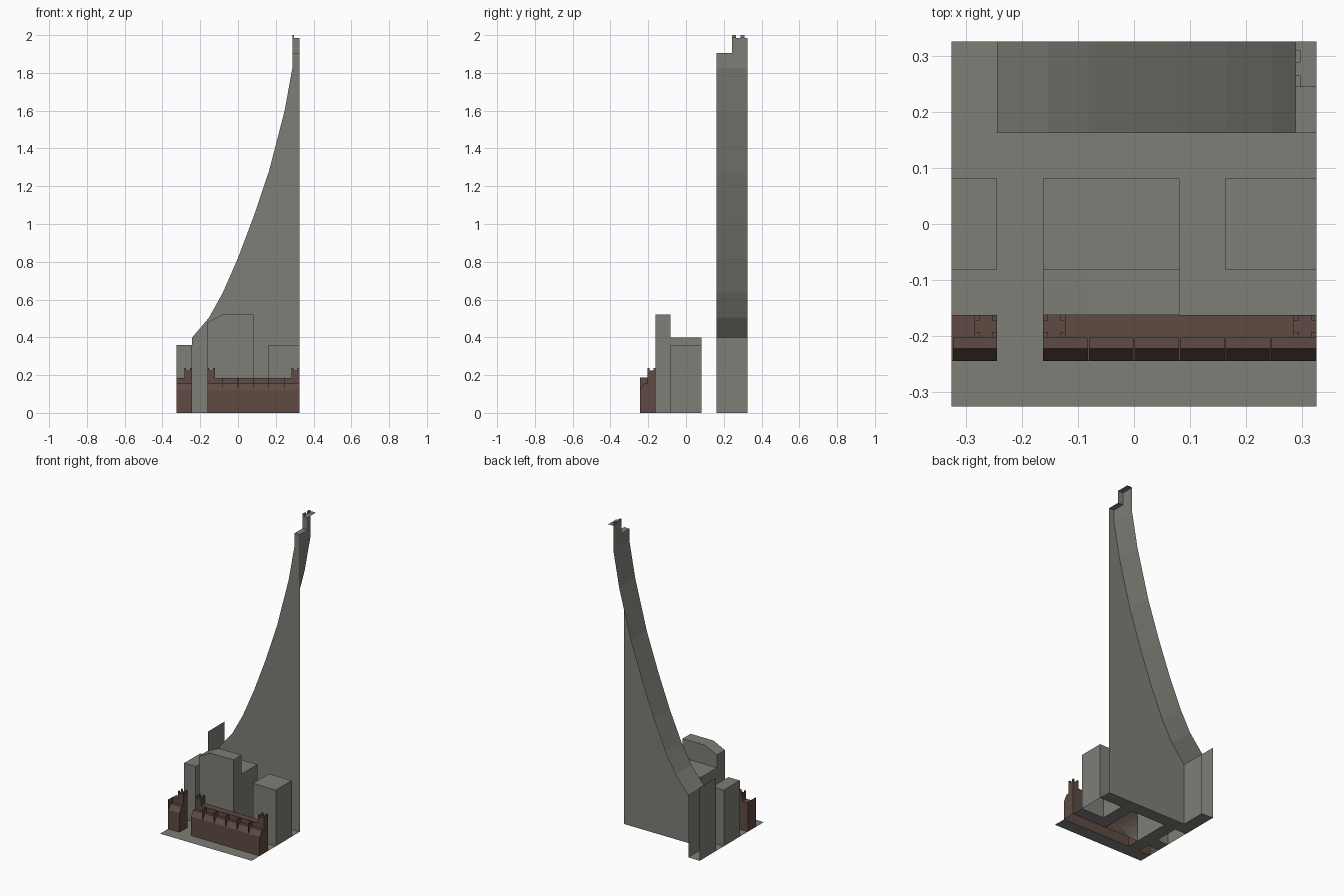
import bpy, bmesh

if "Cube" in bpy.data.objects:
    bpy.data.objects.remove(bpy.data.objects["Cube"])

U = 0.65 / 8                      # city grid cell
H = 0.325                         # half of the tile


def g(i):
    return -H + i * U


def material(name, rgb):
    m = bpy.data.materials.new(name)
    m.diffuse_color = (*rgb, 1)
    m.use_nodes = True
    m.node_tree.nodes["Principled BSDF"].inputs["Base Color"].default_value = m.diffuse_color
    return m


GRAY = material("concrete gray", (0.210, 0.210, 0.188))
BROWN = material("brick brown", (0.112, 0.070, 0.055))


def finish(name, bm, mat):
    me = bpy.data.meshes.new(name)
    bm.to_mesh(me)
    bm.free()
    me.materials.append(mat)
    ob = bpy.data.objects.new(name, me)
    bpy.context.collection.objects.link(ob)
    return ob


def prism(name, profile, axis, a, b, mat, drop=None):
    """Extrude a 2D profile along x or y; open at the bottom and where drop(centre) is true."""
    bm = bmesh.new()
    put = (lambda p, t: (p[0], t, p[1])) if axis == 'y' else (lambda p, t: (t, p[0], p[1]))
    lo = [bm.verts.new(put(p, a)) for p in profile]
    hi = [bm.verts.new(put(p, b)) for p in profile]
    n = len(profile)
    bm.faces.new(lo)
    bm.faces.new(hi[::-1])
    for i in range(n):
        j = (i + 1) % n
        bm.faces.new((lo[j], lo[i], hi[i], hi[j]))
    bmesh.ops.recalc_face_normals(bm, faces=bm.faces)
    zmin = min(v.co.z for v in bm.verts)
    gone = []
    for f in bm.faces:
        c = f.calc_center_median()
        if abs(c.z - zmin) < 1e-5 or (drop and drop(c)):
            gone.append(f)
    bmesh.ops.delete(bm, geom=gone, context='FACES')
    return finish(name, bm, mat)


def box(name, x0, x1, y0, y1, z0, z1, mat, drop=None):
    return prism(name, [(x0, z0), (x1, z0), (x1, z1), (x0, z1)], 'y', y0, y1, mat, drop)


def plate(name, corners, mat):
    bm = bmesh.new()
    bm.faces.new([bm.verts.new(c) for c in corners])
    return finish(name, bm, mat)


def near(a, b):
    return abs(a - b) < 1e-4


# Ground: grid cells, left open under the buildings
footprints = [(0, 1, 1, 2), (2, 8, 1, 2), (2, 5, 2, 5), (0, 1, 3, 5), (6, 8, 3, 5), (1, 8, 6, 8)]
bm = bmesh.new()
for i in range(8):
    for j in range(8):
        if not any(a <= i < b and c <= j < d for a, b, c, d in footprints):
            bm.faces.new([bm.verts.new((g(i + p), g(j + q), 0))
                          for p, q in ((0, 0), (1, 0), (1, 1), (0, 1))])
bmesh.ops.remove_doubles(bm, verts=bm.verts, dist=1e-5)
finish("ground", bm, GRAY)

# Sweeping tower, open at the rear and right tile borders
TX = 0.2875
curve = [(g(1), 0), (g(1), 0.398), (-0.153, 0.505), (-0.08, 0.637), (0.0, 0.82), (0.083, 1.04),
         (0.164, 1.28), (0.247, 1.60), (TX, 1.825), (TX, 1.905), (H, 1.905), (H, 0)]
prism("curved_tower", curve, 'y', g(6), H, GRAY,
      lambda c: near(c.y, H) or near(c.x, H) or near(c.z, 1.905))
plate("tower_ledge", [(TX, g(6), 1.905), (H, g(6), 1.905), (H, g(7), 1.905), (TX, g(7), 1.905)], GRAY)
box("tower_turret", TX, H, g(7), H, 1.905, 1.985, GRAY, lambda c: near(c.y, H) or near(c.x, H))
for y in (g(7), 0.288):
    box("tower_merlon", TX, TX + 0.0095, y, y + 0.021, 1.985, 2.0, GRAY)

# Border wall on the left of the tower
plate("border_wall", [(-H, g(6), 0), (-H, H, 0), (-H, H, 0.47), (-H, g(6), 0.47)], GRAY)

# Middle block: low rear part and tall front part with a sloped shoulder
box("hall_rear", g(2), g(5), g(3), g(5), 0, 0.398, GRAY, lambda c: near(c.y, g(3)))
shoulder = [(g(2), 0), (g(5), 0), (g(5), 0.52), (g(3), 0.52), (g(2), 0.48)]
prism("hall_front", shoulder, 'y', g(2), g(3), GRAY, lambda c: near(c.y, g(3)))
plate("hall_upper_back", [(g(5), g(3), 0.398), (g(2), g(3), 0.398), (g(2), g(3), 0.48),
                          (g(3), g(3), 0.52), (g(5), g(3), 0.52)], GRAY)

# Side blocks
box("left_block", g(0), g(1), g(3), g(5), 0, 0.36, GRAY)
box("right_block", g(6), g(8), g(3), g(5), 0, 0.36, GRAY)

# Brick rows: facade, sloped sill, raised rear
YM = g(1.5)
row = [(g(1), 0), (g(1), 0.122), (-0.222, 0.156), (YM, 0.156), (YM, 0.186), (g(2), 0.186), (g(2), 0)]
for name, a, b in (("short_brick_row", 0, 1), ("long_brick_row", 2, 8)):
    prism(name, row, 'x', g(a), g(b), BROWN)

# Thin buttress fins between the bays
W = 0.003
for i in (0, 3, 4, 5, 6, 7):
    x = g(i) if i == 0 else g(i) - W / 2
    box("fin", x, x + W, g(1), YM, 0.10, 0.188, BROWN)

# Corner turrets with merlons on their four corners
S, M = U / 2, 0.0095
for x in (g(1) - S, g(2), g(8) - S):
    box("turret", x, x + S, YM, g(2), 0.186, 0.224, BROWN)
    for mx in (x, x + S - M):
        for my in (YM, g(2) - M):
            box("turret_merlon", mx, mx + M, my, my + M, 0.224, 0.238, BROWN)
